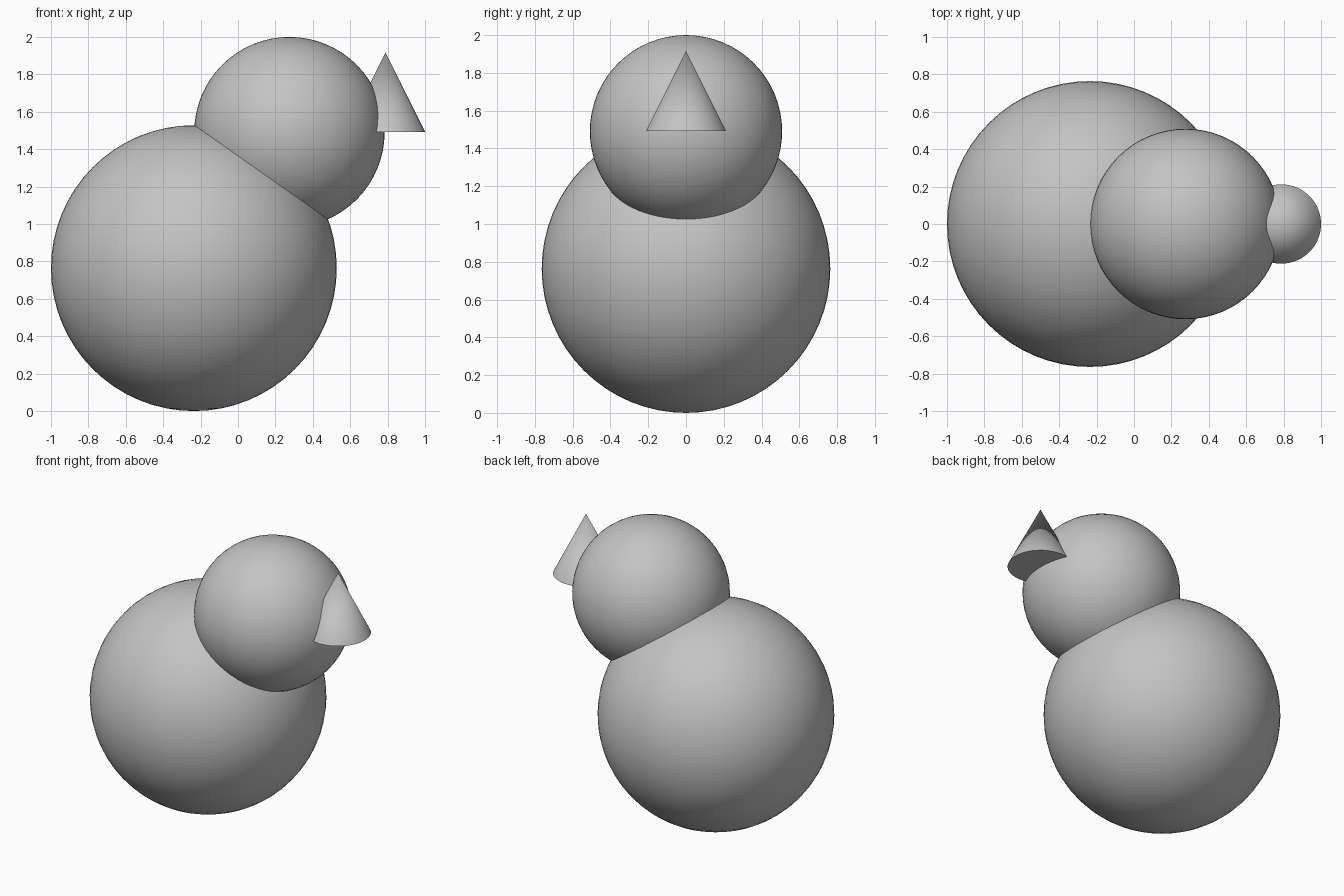
import bpy
import math

# Remove the default cube
cube = bpy.data.objects.get("Cube")
if cube:
    bpy.data.objects.remove(cube, do_unlink=True)

# Single grey colour
grey = bpy.data.materials.new("plain_grey")
grey.use_nodes = True
colour = (0.55, 0.55, 0.55, 1)
grey.diffuse_color = colour
grey.node_tree.nodes["Principled BSDF"].inputs["Base Color"].default_value = colour


def finish(name):
    """Name, colour and smooth the newly added part."""
    part = bpy.context.object
    part.name = name
    part.data.materials.append(grey)
    bpy.ops.object.shade_smooth_by_angle(angle=math.radians(30))


def ball(name, x, z, radius):
    bpy.ops.mesh.primitive_uv_sphere_add(
        segments=64, ring_count=32, radius=radius, location=(x, 0, z))
    finish(name)


# Large body with a smaller head set into its upper left side
ball("body", -0.236, 0.764, 0.764)
ball("head", 0.275, 1.491, 0.509)

# Upright cone beak, partly sunk into the head
base, height = 1.493, 0.424
bpy.ops.mesh.primitive_cone_add(
    vertices=64, radius1=0.212, radius2=0, depth=height,
    location=(0.788, 0, base + height / 2))
finish("beak")
